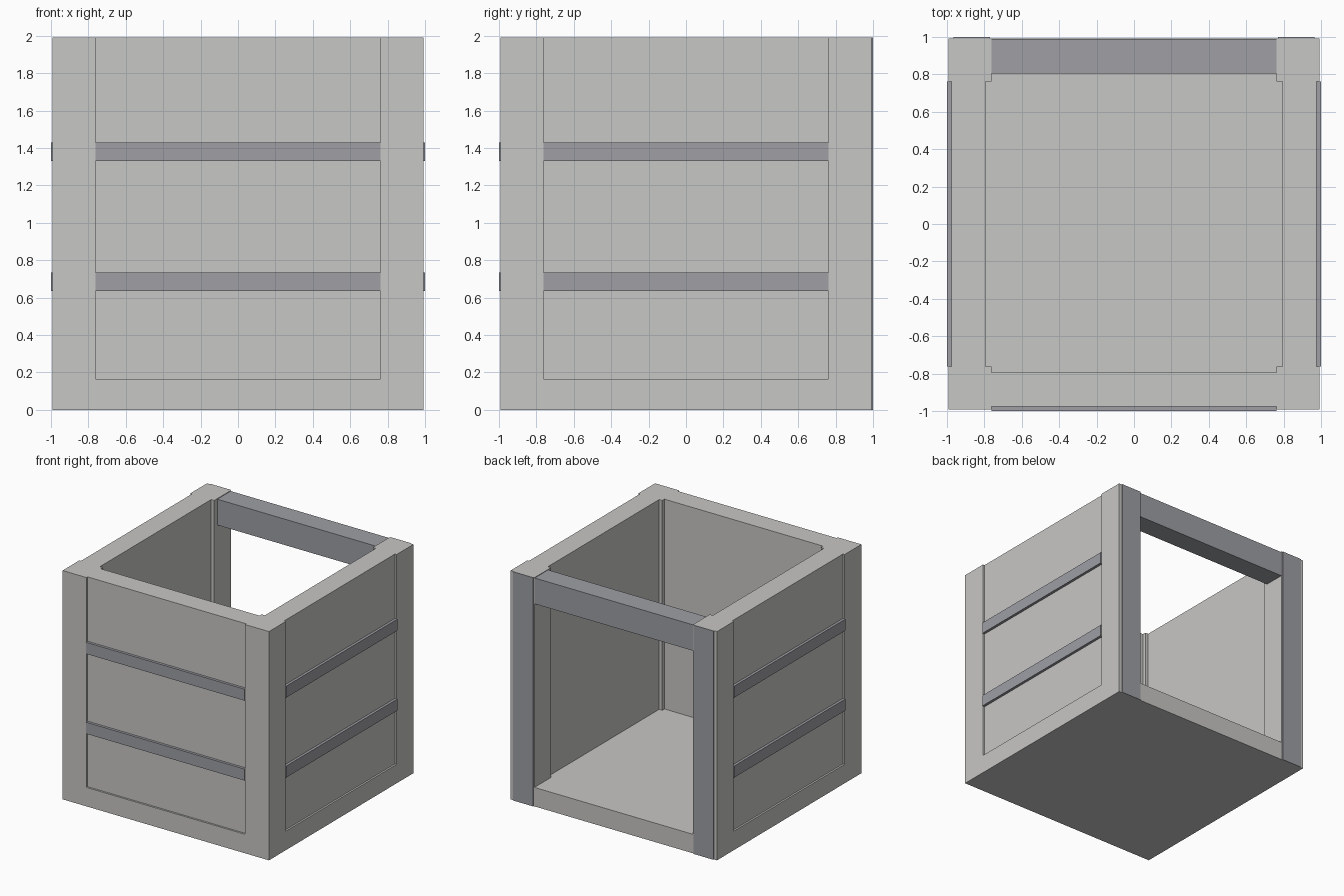
import bpy
import math
from mathutils import Matrix, Vector

if "Cube" in bpy.data.objects:
    bpy.data.objects.remove(bpy.data.objects["Cube"])


def material(name, rgb):
    m = bpy.data.materials.new(name)
    m.diffuse_color = (*rgb, 1.0)
    m.use_nodes = True
    m.node_tree.nodes["Principled BSDF"].inputs["Base Color"].default_value = m.diffuse_color
    return m


PALE = material("pale_grey", (0.576, 0.570, 0.558))
STEEL = material("steel_grey", (0.342, 0.347, 0.376))


def box(name, lo, hi, mat, turn=0):
    """Box between two corners, turned about z by a number of quarter turns."""
    x0, y0, z0 = lo
    x1, y1, z1 = hi
    verts = [(x, y, z) for z in (z0, z1)
             for x, y in ((x0, y0), (x1, y0), (x1, y1), (x0, y1))]
    faces = [(3, 2, 1, 0), (4, 5, 6, 7)]
    faces += [(i, (i + 1) % 4, (i + 1) % 4 + 4, i + 4) for i in range(4)]
    rot = Matrix.Rotation(turn * math.pi / 2, 3, 'Z')
    mesh = bpy.data.meshes.new(name)
    mesh.from_pydata([rot @ Vector(v) for v in verts], [], faces)
    mesh.materials.append(mat)
    obj = bpy.data.objects.new(name, mesh)
    bpy.context.collection.objects.link(obj)
    return obj


OUT = 0.993      # outer face of posts and base
POST = 0.763     # inner face of posts
BASE = 0.165     # floor height
TOP = 1.99

# Floor slab
box("floor", (-OUT, -OUT, 0), (OUT, OUT, BASE), PALE)

# Four corner posts
for i in range(4):
    box("corner_post", (-OUT, -OUT, BASE), (-POST, -POST, TOP), PALE, i)

# Recessed walls with two slats each, on the front, right and left
for side, turn in (("front", 0), ("right", 1), ("left", 3)):
    box(side + "_wall", (-POST, -0.977, BASE), (POST, -0.793, TOP), PALE, turn)
    for z in (0.635, 1.33):
        box(side + "_slat", (-POST, -1.0, z), (POST, -0.977, z + 0.1), STEEL, turn)

# Cross beam over the open back
box("back_beam", (-POST, 0.805, 1.76), (POST, 0.99, 1.985), STEEL)

# Thin facing plates on the back posts
for s in (-1, 1):
    xs = sorted((s * 0.77, s * 0.965))
    box("post_facing", (xs[0], OUT, 0), (xs[1], 1.0, TOP), STEEL)
